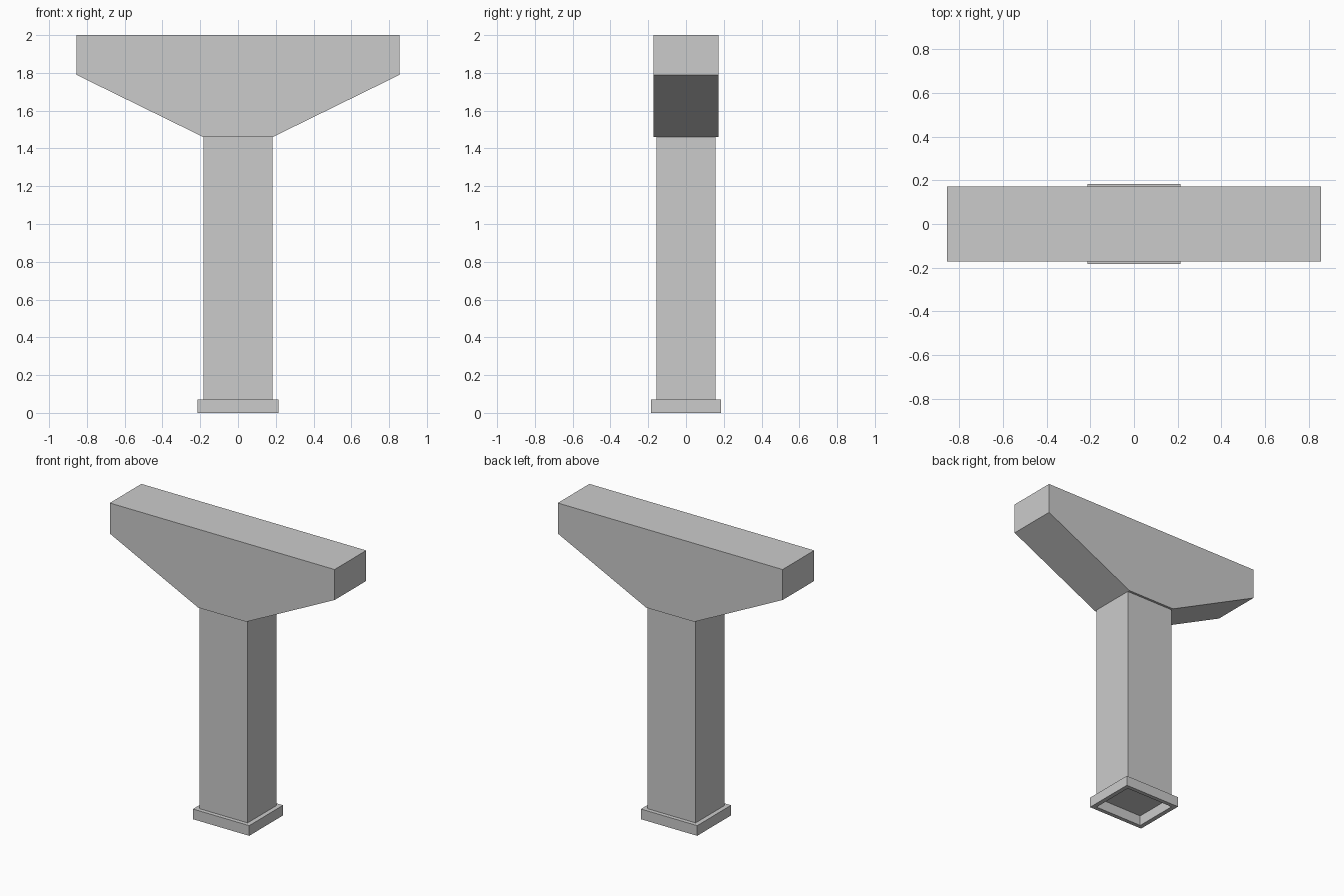
import bpy
import bmesh

cube = bpy.data.objects.get("Cube")
if cube:
    bpy.data.objects.remove(cube, do_unlink=True)

concrete = bpy.data.materials.new("concrete_grey")
concrete.use_nodes = True
GREY = (0.6, 0.6, 0.6, 1)
concrete.diffuse_color = GREY
concrete.node_tree.nodes["Principled BSDF"].inputs["Base Color"].default_value = GREY

COL_X, COL_Y = 0.183, 0.156      # column half sizes
BASE_X, BASE_Y = 0.214, 0.184    # plinth half sizes
CAP_X, CAP_Y = 0.856, 0.172      # crossbeam half sizes
BASE_TOP, COL_TOP, CAP_EDGE, CAP_TOP = 0.07, 1.46, 1.79, 2.0


def rectangle(x, y):
    return [(-x, -y), (x, -y), (x, y), (-x, y)]


def finish(name, bm):
    bmesh.ops.recalc_face_normals(bm, faces=bm.faces)
    mesh = bpy.data.meshes.new(name)
    bm.to_mesh(mesh)
    bm.free()
    mesh.materials.append(concrete)
    obj = bpy.data.objects.new(name, mesh)
    bpy.context.collection.objects.link(obj)
    return obj


def prism(name, points, offset):
    """Extrude a flat outline of 3D points along an offset."""
    bm = bmesh.new()
    face = bm.faces.new([bm.verts.new(p) for p in points])
    result = bmesh.ops.extrude_face_region(bm, geom=[face], use_keep_orig=True)
    moved = [v for v in result["geom"] if isinstance(v, bmesh.types.BMVert)]
    bmesh.ops.translate(bm, verts=moved, vec=offset)
    return finish(name, bm)


# Column shaft, closed at the level of the plinth top
prism("column", [(x, y, BASE_TOP) for x, y in rectangle(COL_X, COL_Y)],
      (0, 0, COL_TOP - BASE_TOP))

# Tapered crossbeam: half outline mirrored across x
half = [(COL_X, COL_TOP), (CAP_X, CAP_EDGE), (CAP_X, CAP_TOP)]
outline = half + [(-x, z) for x, z in reversed(half)]
prism("crossbeam", [(x, -CAP_Y, z) for x, z in outline], (0, 2 * CAP_Y, 0))

# Hollow plinth: rectangular collar open underneath
bm = bmesh.new()
rings = [[bm.verts.new((x, y, z)) for x, y in rectangle(*size)]
         for size, z in (((BASE_X, BASE_Y), 0), ((BASE_X, BASE_Y), BASE_TOP),
                         ((COL_X, COL_Y), BASE_TOP), ((COL_X, COL_Y), 0))]
for i, ring in enumerate(rings):
    after = rings[(i + 1) % len(rings)]
    for j in range(len(ring)):
        k = (j + 1) % len(ring)
        bm.faces.new((ring[j], ring[k], after[k], after[j]))
finish("plinth", bm)
